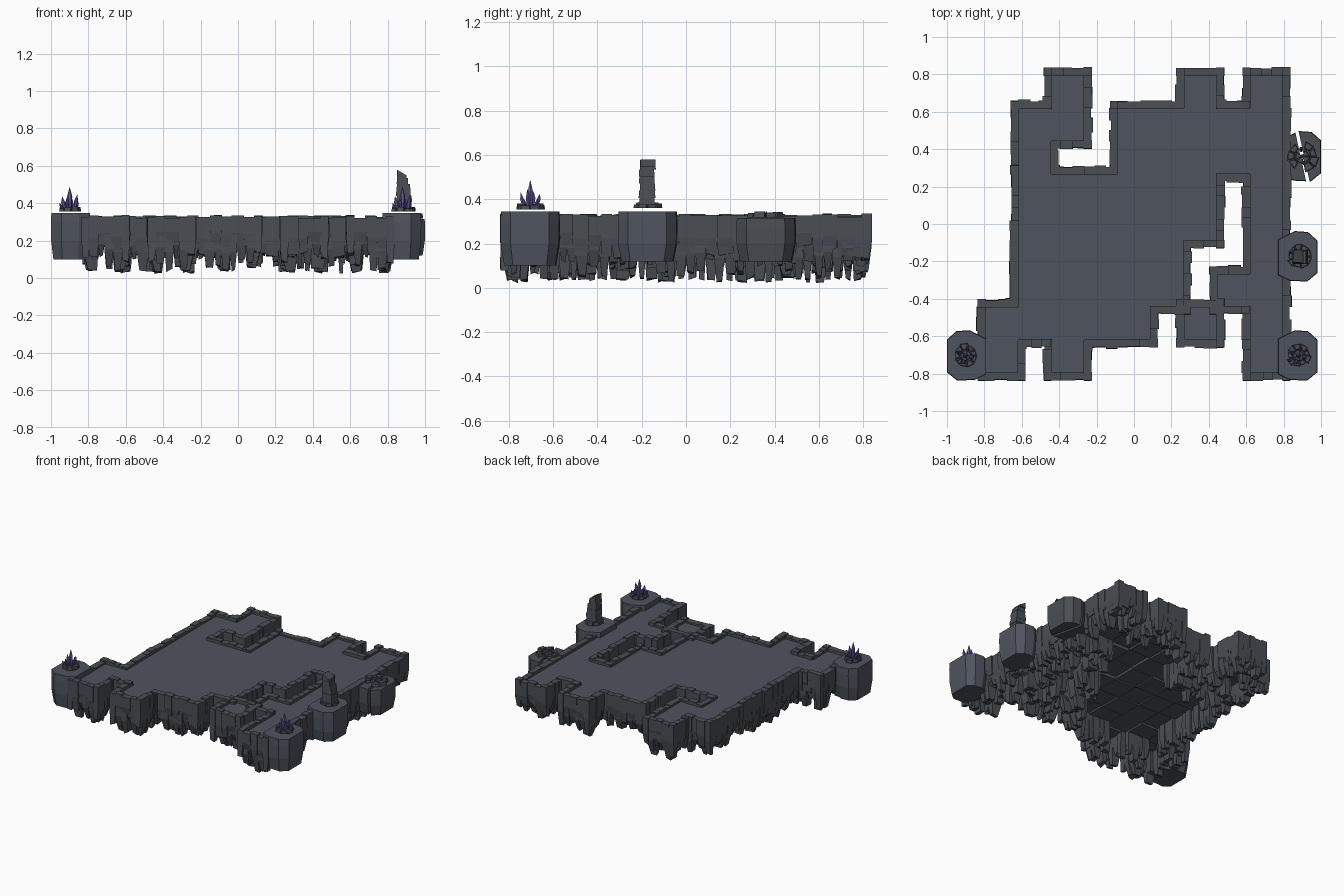
import bpy
import bmesh
import math
import random
from mathutils import Vector, Matrix

random.seed(7)
R = random.uniform
if "Cube" in bpy.data.objects:
    bpy.data.objects.remove(bpy.data.objects["Cube"], do_unlink=True)


def material(name, rgb):
    m = bpy.data.materials.new(name)
    m.use_nodes = True
    color = (*rgb, 1.0)
    m.diffuse_color = color
    bsdf = m.node_tree.nodes["Principled BSDF"]
    bsdf.inputs["Base Color"].default_value = color
    bsdf.inputs["Roughness"].default_value = 0.9
    return m


FLOOR = material("slate floor", (0.078, 0.088, 0.112))
ROCK = material("dark rock", (0.068, 0.077, 0.088))
CRYSTAL = material("violet crystal", (0.13, 0.10, 0.36))


def loft(bm, rings):
    """Skin equal-length rings and cap both ends."""
    rows = [[bm.verts.new(p) for p in ring] for ring in rings]
    n = len(rows[0])
    for a, b in zip(rows, rows[1:]):
        for i in range(n):
            j = (i + 1) % n
            bm.faces.new((a[i], a[j], b[j], b[i]))
    bm.faces.new(rows[0])
    bm.faces.new(rows[-1])


def finish(bm, name, mat):
    bmesh.ops.recalc_face_normals(bm, faces=bm.faces)
    me = bpy.data.meshes.new(name)
    bm.to_mesh(me)
    bm.free()
    me.materials.append(mat)
    ob = bpy.data.objects.new(name, me)
    bpy.context.collection.objects.link(ob)
    return ob


def rect(a0, a1, b0, b1, z):
    return [Vector(p) for p in ((a0, b0, z), (a1, b0, z), (a1, b1, z), (a0, b1, z))]


def shrink(ring, s, z):
    """Copy of a ring, scaled about its centre and moved to height z."""
    c = sum(ring, Vector()) / len(ring)
    return [Vector((c.x + (p.x - c.x) * s, c.y + (p.y - c.y) * s, z)) for p in ring]


# Floor plan, back row first
PLAN = ["..#...#.#",
        ".##.#####",
        ".#..#####",
        ".######.#",
        ".######.#",
        ".#####..#",
        ".#####.##",
        "#####.#.#",
        "#.#.....#"]
N = len(PLAN)
P = 0.177
TOP = 0.308


def filled(c, r):
    return 0 <= c < N and 0 <= r < N and PLAN[r][c] == "#"


def centre(c, r):
    return Vector(((c - N // 2) * P, (N // 2 - r) * P, 0))


cells = [(c, r) for r in range(N) for c in range(N) if filled(c, r)]

# Floor slabs with uneven undersides
bm = bmesh.new()
for c, r in cells:
    o = centre(c, r)
    ring = rect(o.x - P / 2, o.x + P / 2, o.y - P / 2, o.y + P / 2, TOP)
    loft(bm, [ring, shrink(ring, 1, 0.27), shrink(ring, 0.97, R(0.235, 0.26))])
finish(bm, "floor_slabs", FLOOR)

# Rim stones and the hanging rocks below them
rim, hang = bmesh.new(), bmesh.new()


def column(bm, frame, ring, low, taper):
    z = ring[0].z
    mid = shrink(ring, 1.03, z + (low - z) * 0.55)
    end = shrink(ring, taper, low)
    for p in end:
        p.z += R(0, 0.02)
        p.y -= 0.008
    loft(bm, [[frame @ p for p in q] for q in (ring, mid, end)])


def cuts(n):
    """Uneven division of one edge."""
    inner = [P * (i + R(-0.22, 0.22)) / n for i in range(1, n)]
    marks = [0] + inner + [P]
    return [(a - P / 2, b - P / 2) for a, b in zip(marks, marks[1:])]


for c, r in cells:
    for dx, dy in ((1, 0), (-1, 0), (0, 1), (0, -1)):
        if filled(c + dx, r - dy):
            continue
        d = Vector((dx, dy, 0))
        turn = Matrix.Rotation(math.atan2(dy, dx) - math.pi / 2, 4, 'Z')
        frame = Matrix.Translation(centre(c, r) + d * P / 2) @ turn
        for a, b in cuts(3):
            ring = rect(a, b, -0.004, R(0.034, 0.047), R(0.319, 0.335))
            column(rim, frame, ring, R(0.10, 0.19), R(0.8, 0.95))
        for a, b in cuts(4):
            ring = rect(a, b, R(-0.055, -0.03), R(0.024, 0.037), 0.27)
            column(hang, frame, ring, R(0.02, 0.13), R(0.45, 0.8))

# Posts on outward corners
for c, r in cells:
    for sx in (-1, 1):
        for sy in (-1, 1):
            if filled(c + sx, r) or filled(c, r - sy):
                continue
            o = centre(c, r) + Vector((sx, sy, 0)) * (P / 2 + 0.018)
            ring = rect(-0.022, 0.022, -0.022, R(0.02, 0.026), R(0.325, 0.336))
            column(rim, Matrix.Translation(o), ring, R(0.06, 0.13), 0.75)
finish(rim, "rim_stones", ROCK)
finish(hang, "hanging_rocks", ROCK)

# Faceted side pedestals
OUTLINE = [(-.11, .09), (-.02, .135), (.05, .13), (.10, .085),
           (.10, -.09), (.045, -.135), (-.05, -.13), (-.11, -.10)]


def pedestal_mesh(x, y, side, top, low):
    bm = bmesh.new()
    ring = [Vector((x + side * px, y + py, top)) for px, py in OUTLINE]
    loft(bm, [shrink(ring, 0.98, top), shrink(ring, 1, top - 0.05),
              shrink(ring, 0.99, 0.2), shrink(ring, 0.87, low)])
    return bm


def rubble(name, x, y, z, radius, split=False):
    """Ring of wedge stones around a few small centre stones."""
    bm = bmesh.new()
    for count, r0, r1 in ((5, 0.004, 0.5), (9, 0.52, 1.0)):
        for i in range(count):
            a0 = math.tau * i / count
            a1 = a0 + math.tau / count * R(0.86, 0.96)
            if split and abs(math.cos((a0 + a1) / 2)) < 0.3:
                continue
            out = r1 * radius * R(0.88, 1.08)
            polar = ((r0 * radius, a0), (out, a0), (out, a1), (r0 * radius, a1))
            ring = [Vector((x + q * math.cos(a), y + q * math.sin(a), z)) for q, a in polar]
            loft(bm, [ring, shrink(ring, 0.85, z + R(0.016, 0.027))])
    finish(bm, name, ROCK)


def crystals(name, x, y, z, specs):
    """Pointed six-sided shards: offset, height, radius, lean."""
    bm = bmesh.new()
    for ox, oy, h, rad in specs:
        lean = Vector((ox, oy, 0)) * 0.55
        rings = []
        for t, s in ((0, 0.75), (0.6, 1), (1, 0.06)):
            mid = Vector((x + ox, y + oy, z + h * t)) + lean * t
            rings.append([mid + Vector((math.cos(k * math.pi / 3), math.sin(k * math.pi / 3), 0))
                          * rad * s for k in range(6)])
        loft(bm, rings)
    finish(bm, name, CRYSTAL)


CLUSTER = [(0, 0, .125, .014), (-.026, .01, .075, .011), (.026, -.008, .085, .011),
           (.008, .028, .065, .01), (-.01, -.028, .07, .01), (.03, .022, .045, .008),
           (-.034, -.018, .04, .008)]
for name, x, side in (("right", -0.9, -1), ("left", 0.88, 1)):
    finish(pedestal_mesh(x, -0.703, side, 0.346, 0.10), name + "_front_pedestal", FLOOR)
    rubble(name + "_crystal_rubble", x, -0.703, 0.355, 0.064)
    crystals(name + "_crystals", x, -0.703, 0.36, CLUSTER)

# Pedestal carrying the broken pillar
finish(pedestal_mesh(0.88, -0.173, 1, 0.346, 0.12), "pillar_pedestal", FLOOR)
rubble("pillar_rubble", 0.885, -0.173, 0.36, 0.066)
bm = bmesh.new()
STEPS = 6
for i in range(STEPS):
    z0, z1 = 0.375 + 0.032 * i, 0.375 + 0.032 * (i + 1)
    left = 0.847 + R(-0.004, 0.004)
    right = 0.93 - 0.0012 * i * i + R(-0.003, 0.003)
    ring = rect(left, right, -0.21 + R(-.004, .004), -0.14 + R(-.004, .004), z0)
    upper = shrink(ring, 0.95, z1)
    if i == STEPS - 1:
        for p in upper:
            p.z += 0.012 if p.x < 0.88 else -0.018
    loft(bm, [ring, upper])
finish(bm, "broken_pillar", ROCK)

# Pedestal split by a crack
crack = Vector((1, 0.22, 0)).normalized()
for name, s in (("inner", -1), ("outer", 1)):
    bm = pedestal_mesh(0.90, 0.362, 1, 0.315, 0.12)
    bmesh.ops.bisect_plane(bm, geom=bm.verts[:] + bm.edges[:] + bm.faces[:],
                           plane_co=Vector((0.90, 0.362, 0)) + crack * s * 0.009,
                           plane_no=crack * -s, clear_outer=True)
    bmesh.ops.holes_fill(bm, edges=[e for e in bm.edges if e.is_boundary])
    finish(bm, name + "_split_pedestal", ROCK)
rubble("split_rubble", 0.90, 0.362, 0.318, 0.085, split=True)
crystals("fallen_crystals", 0.90, 0.362, 0.29,
         [(-.006, .03, .05, .01), (0, 0, .058, .011), (.008, -.03, .045, .009)])
